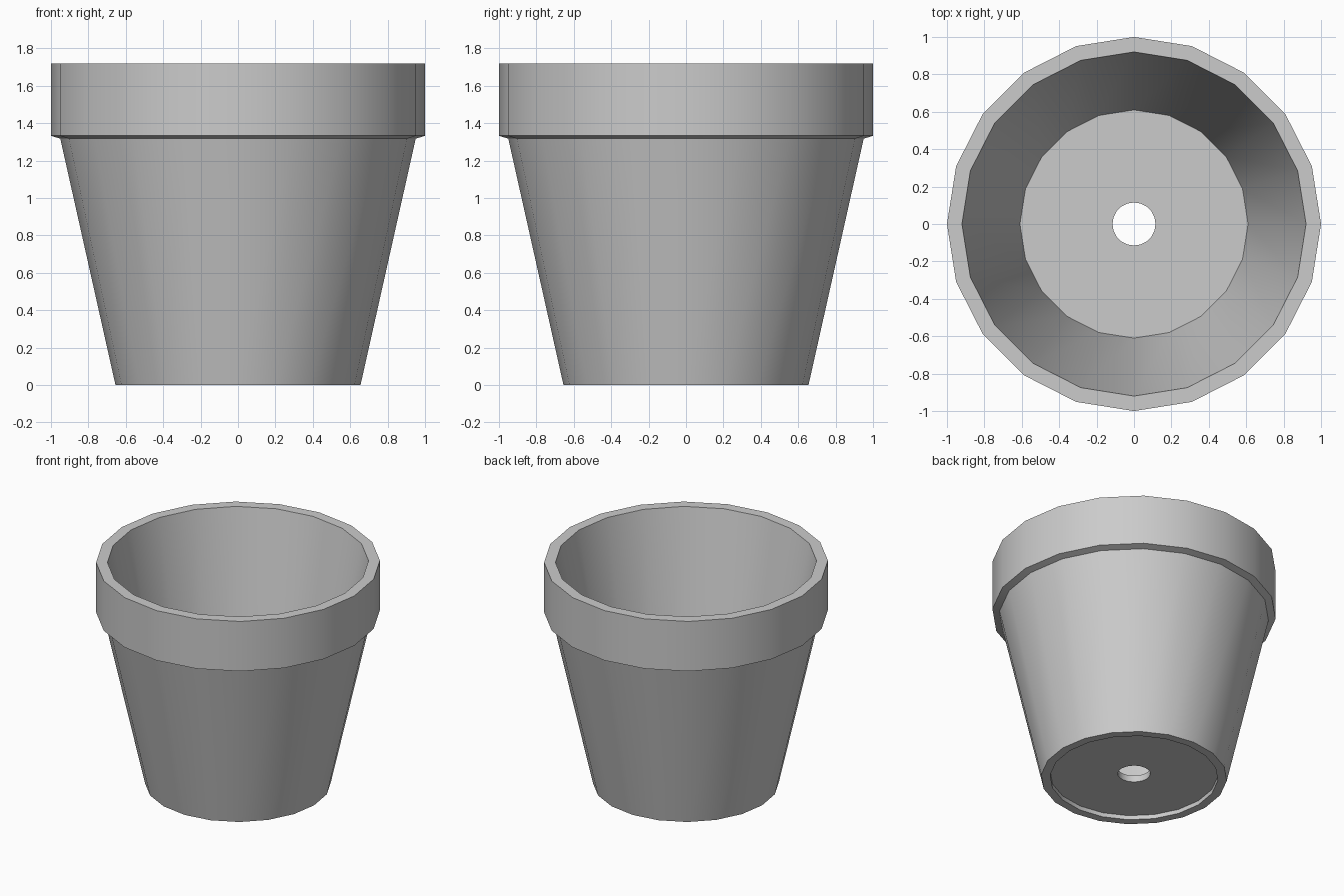
import bpy, bmesh, math

if "Cube" in bpy.data.objects:
    bpy.data.objects.remove(bpy.data.objects["Cube"])

SIDES = 20

# Closed cross-section (radius, height), walked around the pot wall
PROFILE = [
    (0.115, 0.033), (0.592, 0.033),   # recessed underside
    (0.592, 0.0), (0.655, 0.0),       # foot ring
    (0.95, 1.317),                    # tapered outer wall
    (1.0, 1.333), (1.0, 1.72),        # rim band
    (0.92, 1.72),                     # lip
    (0.61, 0.083), (0.115, 0.083),    # inner wall and floor, to drain hole
]


def lathe(name, profile, sides):
    bm = bmesh.new()
    rings = []
    for i in range(sides):
        a = 2 * math.pi * i / sides
        rings.append([bm.verts.new((r * math.cos(a), r * math.sin(a), z))
                      for r, z in profile])
    n = len(profile)
    for i in range(sides):
        a, b = rings[i], rings[(i + 1) % sides]
        for j in range(n):
            k = (j + 1) % n
            bm.faces.new((a[j], b[j], b[k], a[k]))
    bmesh.ops.recalc_face_normals(bm, faces=bm.faces)
    mesh = bpy.data.meshes.new(name)
    bm.to_mesh(mesh)
    bm.free()
    obj = bpy.data.objects.new(name, mesh)
    bpy.context.collection.objects.link(obj)
    return obj


# Flower pot with drain hole
pot = lathe("flower_pot", PROFILE, SIDES)
bpy.context.view_layer.objects.active = pot
pot.select_set(True)
bpy.ops.object.shade_smooth_by_angle(angle=math.radians(30))
